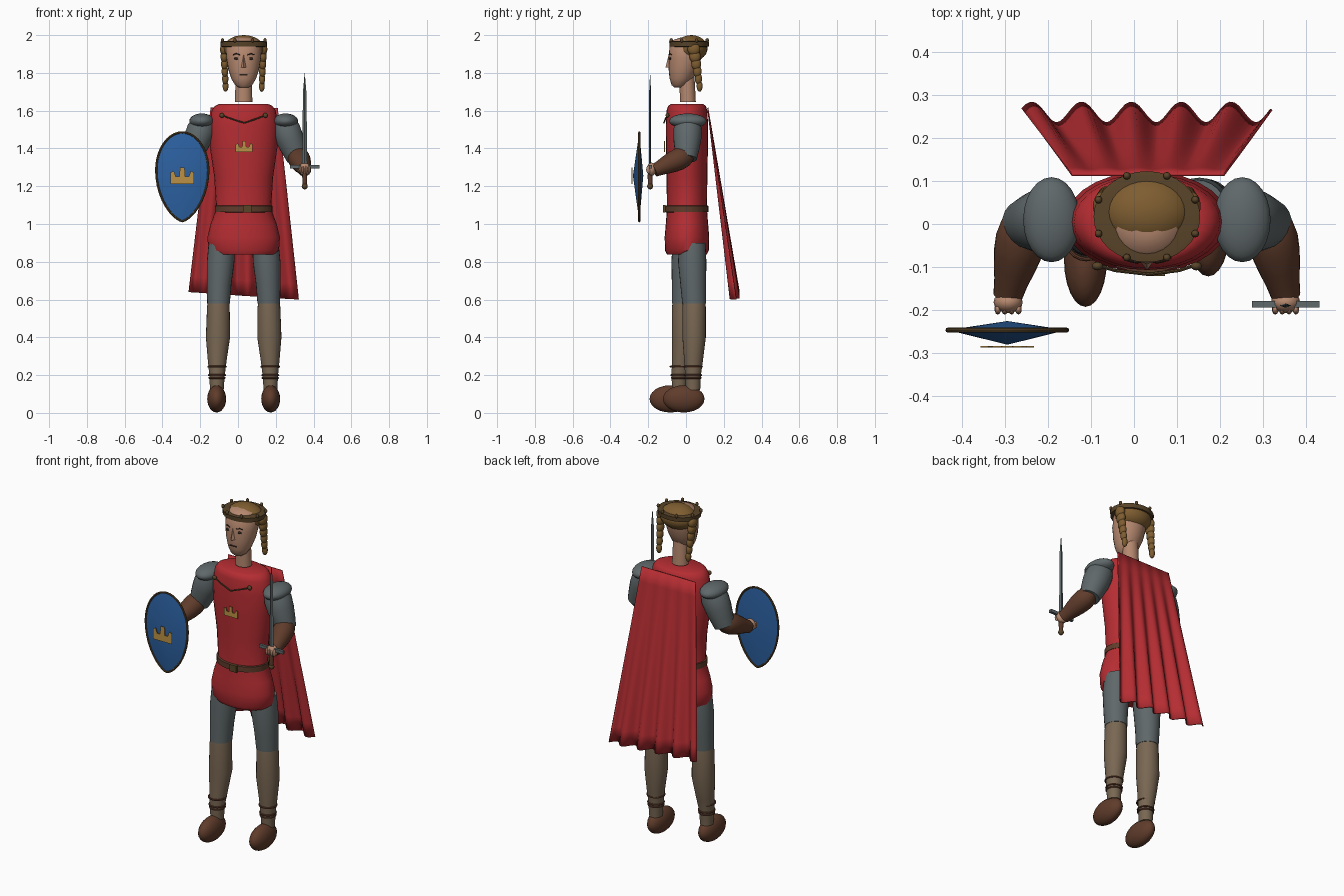
import bpy, bmesh, math
from mathutils import Vector

if "Cube" in bpy.data.objects:
    bpy.data.objects.remove(bpy.data.objects["Cube"])

CX = 0.03  # body centre line

def mat(name, rgb):
    m = bpy.data.materials.new(name)
    m.diffuse_color = (*rgb, 1)
    m.use_nodes = True
    m.node_tree.nodes["Principled BSDF"].inputs["Base Color"].default_value = m.diffuse_color
    return m

RED = mat("red cloth", (0.46, 0.026, 0.032))
STEEL = mat("grey steel", (0.115, 0.138, 0.143))
LEATHER = mat("brown leather", (0.115, 0.045, 0.024))
TAN = mat("tan hose", (0.19, 0.135, 0.085))
BLUE = mat("blue paint", (0.025, 0.12, 0.36))
GOLD = mat("gold", (0.5, 0.28, 0.06))
SKIN = mat("skin", (0.47, 0.25, 0.16))
HAIR = mat("brown hair", (0.21, 0.11, 0.03))
BRONZE = mat("dark bronze", (0.10, 0.058, 0.022))
DARK = mat("dark brown", (0.03, 0.016, 0.01))

def add(name, bm, m):
    bmesh.ops.recalc_face_normals(bm, faces=bm.faces)
    me = bpy.data.meshes.new(name)
    bm.to_mesh(me)
    bm.free()
    me.materials.append(m)
    ob = bpy.data.objects.new(name, me)
    bpy.context.collection.objects.link(ob)
    return ob

def loft(name, rings, m, n=24):
    """rings: (x, y, z, rx, ry), horizontal ellipses, capped."""
    bm = bmesh.new()
    rows = [[bm.verts.new((x + rx * math.cos(2 * math.pi * i / n), y + ry * math.sin(2 * math.pi * i / n), z))
             for i in range(n)] for x, y, z, rx, ry in rings]
    for a, b in zip(rows, rows[1:]):
        for i in range(n):
            bm.faces.new((a[i], a[(i + 1) % n], b[(i + 1) % n], b[i]))
    bm.faces.new(rows[0])
    bm.faces.new(rows[-1])
    return add(name, bm, m)

def limb(name, a, b, radii, m, n=20):
    a, b = Vector(a), Vector(b)
    d = b - a
    k = len(radii) - 1
    ob = loft(name, [(0, 0, d.length * i / k, r, r) for i, r in enumerate(radii)], m, n)
    ob.data.transform(d.to_track_quat('Z', 'Y').to_matrix().to_4x4())
    ob.location = a
    return ob

def ball(name, c, r, m, seg=20):
    bm = bmesh.new()
    bmesh.ops.create_uvsphere(bm, u_segments=seg, v_segments=max(6, seg // 2), radius=1)
    bmesh.ops.scale(bm, vec=r, verts=bm.verts)
    bmesh.ops.translate(bm, vec=c, verts=bm.verts)
    return add(name, bm, m)

def box(name, c, size, m):
    bm = bmesh.new()
    bmesh.ops.create_cube(bm, size=1)
    bmesh.ops.scale(bm, vec=size, verts=bm.verts)
    bmesh.ops.translate(bm, vec=c, verts=bm.verts)
    return add(name, bm, m)

def tube(name, pts, r, m, cyclic=False):
    cu = bpy.data.curves.new(name, 'CURVE')
    cu.dimensions = '3D'
    cu.bevel_depth, cu.bevel_resolution, cu.use_fill_caps = r, 2, True
    sp = cu.splines.new('POLY')
    sp.points.add(len(pts) - 1)
    for p, q in zip(sp.points, pts):
        p.co = (*q, 1)
    sp.use_cyclic_u = cyclic
    tmp = bpy.data.objects.new(name + " path", cu)
    me = bpy.data.meshes.new_from_object(tmp)
    bpy.data.objects.remove(tmp)
    me.materials.clear()
    me.materials.append(m)
    ob = bpy.data.objects.new(name, me)
    bpy.context.collection.objects.link(ob)

def oval(x, y, z, rx, ry, n=28):
    return [(x + rx * math.cos(2 * math.pi * i / n), y + ry * math.sin(2 * math.pi * i / n), z) for i in range(n)]

def emblem(name, c, w, h):
    half = [(.5, 0), (.5, .7), (.36, .78), (.28, .45), (.12, .45), (.1, 1)]
    pts = half + [(-x, z) for x, z in reversed(half)]
    bm = bmesh.new()
    f = bm.faces.new([bm.verts.new((c[0] + x * w, c[1], c[2] + z * h)) for x, z in pts])
    g = bmesh.ops.extrude_face_region(bm, geom=[f])["geom"]
    bmesh.ops.translate(bm, vec=(0, 0.004, 0), verts=[v for v in g if isinstance(v, bmesh.types.BMVert)])
    return add(name, bm, GOLD)

# Tunic and belt
loft("tunic", [(CX, 0.005, z, rx, ry) for z, rx, ry in (
    (.838, .165, .105), (.86, .187, .116), (.93, .192, .118), (1.0, .175, .112), (1.08, .145, .106),
    (1.25, .156, .108), (1.4, .178, .111), (1.52, .182, .112), (1.6, .17, .108), (1.625, .152, .1), (1.635, .13, .085))], RED, 28)
loft("belt", [(CX, 0.003, z, r, r - .037) for z, r in ((1.062, .145), (1.064, .153), (1.096, .153), (1.098, .145))], LEATHER, 28)
box("belt_buckle", (.05, -.115, 1.08), (.045, .012, .04), BRONZE)
emblem("chest_emblem", (.033, -.116, 1.38), .09, .06)
tube("cloak_chain", [(-.085, -.095, 1.575), (-.045, -.108, 1.56), (.033, -.117, 1.535), (.105, -.108, 1.56), (.145, -.095, 1.575)], .004, BRONZE)

# Cape with folds growing towards the hem
bm = bmesh.new()
rows, cols = 12, 60
grid = []
for j in range(rows + 1):
    t = j / rows
    row = []
    for i in range(cols + 1):
        u = i / cols
        xb = -.26 + .58 * u
        x = -.145 + .355 * u + (xb + .145 - .355 * u) * t
        y = .115 + .143 * t + .024 * t * math.cos(2 * math.pi * (xb + .238) / .116)
        row.append(bm.verts.new((x, y, 1.615 + (.64 - .04 * u - 1.615) * t)))
    grid.append(row)
for a, b in zip(grid, grid[1:]):
    for i in range(cols):
        bm.faces.new((a[i], a[i + 1], b[i + 1], b[i]))
cape = add("cape", bm, RED)
sol = cape.modifiers.new("thickness", 'SOLIDIFY')
sol.thickness, sol.offset = .006, 0

# Head, face and neck
loft("neck", [(CX, .01, 1.645, .046, .042), (CX, .005, 1.78, .043, .04)], SKIN)
loft("head", [(CX, y, z, rx, ry) for z, rx, ry, y in (
    (1.722, .025, .022, -.04), (1.735, .045, .042, -.034), (1.77, .066, .063, -.024), (1.82, .082, .078, -.014),
    (1.88, .092, .087, -.005), (1.94, .092, .087, 0), (1.975, .07, .07, .005), (1.988, .035, .035, .01))], SKIN)
bm = bmesh.new()
bmesh.ops.create_cone(bm, segments=4, radius1=.021, radius2=.005, depth=.065, cap_ends=True)
bmesh.ops.scale(bm, vec=(.75, 1, 1), verts=bm.verts)
bmesh.ops.translate(bm, vec=(CX, -.087, 1.862), verts=bm.verts)
add("nose", bm, SKIN)
box("mouth", (CX, -.086, 1.79), (.042, .01, .007), DARK)
for s in (-1, 1):
    ball("eye", (CX + s * .037, -.082, 1.876), (.014, .006, .007), DARK, 12)
    tube("eyebrow", [(CX + s * .02, -.09, 1.896), (CX + s * .04, -.086, 1.902), (CX + s * .056, -.077, 1.896)], .003, DARK)
    # Side locks made of overlapping lumps
    for k in range(6):
        t = k / 5
        ball("hair_lock", (CX + s * (.104 - .008 * t), .042 + .03 * t, 1.925 - .195 * t),
             (.022 - .006 * t, .034 - .018 * t, .034 - .004 * t), HAIR, 14)
ball("hair_cap", (CX, .028, 1.93), (.106, .086, .07), HAIR, 28)

# Circlet with beads
loft("circlet", [(CX, .017, z, r, r - .018) for z, r in ((1.938, .112), (1.94, .122), (1.966, .124), (1.968, .112))], BRONZE, 32)
for i in range(8):
    a = 2 * math.pi * (i + .5) / 8
    ball("circlet_bead", (CX + .122 * math.cos(a), .017 + .103 * math.sin(a), 1.972), (.009, .009, .012), BRONZE, 10)

# Arms and legs, mirrored about the body centre line
for s, yt, yk, ya, yb in ((-1, -.002, -.012, -.035, -.083), (1, .033, .043, .037, -.012)):
    X = lambda d: CX + s * d
    ball("cloak_pin", (X(.115), -.098, 1.575), (.013, .01, .013), BRONZE, 12)
    ball("shoulder_plate", (X(.222), .01, 1.545), (.066, .099, .04), STEEL, 24)
    limb("upper_arm", (X(.205), .012, 1.55), (X(.285), .002, 1.345), (.06, .076, .074, .066, .056), STEEL)
    limb("forearm", (X(.278), .03, 1.375), (X(.324), -.168, 1.283), (.03, .054, .059, .056, .049, .04, .034), LEATHER)
    ball("hand", (X(.323), -.182, 1.29), (.034, .025, .035), SKIN, 16)
    for k in range(4):
        ball("finger", (X(.299 + .016 * k), -.198, 1.288), (.008, .013, .022), SKIN, 10)
    loft("thigh", [(X(.115), yt, .9, .07, .07), (X(.122), yt, .8, .073, .075),
                   (X(.13), (yt + yk) / 2, .68, .065, .068), (X(.133), yk, .58, .06, .063)], STEEL)
    loft("shin", [(X(.133), yk, .6, .055, .058), (X(.134), yk, .56, .06, .062), (X(.136), yk, .4, .064, .062),
                  (X(.14), (yk + ya) / 2, .28, .05, .05), (X(.141), ya, .2, .041, .042), (X(.142), ya, .12, .036, .038)], TAN)
    for z, r in ((.185, .041), (.2, .043), (.245, .047)):
        tube("ankle_strap", oval(X(.141), ya, z, r, r, 20), .005, LEATHER, True)
    ball("boot", (X(.143), yb, .074), (.05, .11, .072), LEATHER, 24)

# Sword
SX, SY = .353, -.19
bm = bmesh.new()
for z0, w in ((1.3, .014), (1.7, .009)):
    for dx, dy in ((-w, 0), (0, -.005), (w, 0), (0, .005)):
        bm.verts.new((SX + dx, SY, z0) if not dy else (SX, SY + dy, z0))
tip = bm.verts.new((SX, SY, 1.805))
v = list(bm.verts)
for i in range(4):
    j = (i + 1) % 4
    bm.faces.new((v[i], v[j], v[4 + j], v[4 + i]))
    bm.faces.new((v[4 + i], v[4 + j], tip))
bm.faces.new(v[:4])
add("sword_blade", bm, STEEL)
box("sword_guard", (SX, SY + .003, 1.303), (.157, .016, .018), STEEL)
limb("sword_grip", (SX, SY, 1.2), (SX, SY, 1.3), (.011, .013, .011), LEATHER, 12)
ball("sword_pommel", (SX, SY, 1.2), (.016, .016, .017), BRONZE, 12)

# Shield: teardrop double cone with rim and emblem
def shield_edge(a):
    c, q = math.cos(a), math.sin(a)
    w = .138 * math.copysign(abs(c) ** (1 if q > 0 else 1.35), c)
    return (-.295 + w, -.247, 1.285 + q * (.2 if q > 0 else .27))
edge = [shield_edge(2 * math.pi * i / 40) for i in range(40)]
bm = bmesh.new()
ev = [bm.verts.new(p) for p in edge]
for y in (-.281, -.226):
    apex = bm.verts.new((-.295, y, 1.255))
    for i in range(40):
        bm.faces.new((ev[i], ev[(i + 1) % 40], apex))
add("shield", bm, BLUE)
tube("shield_rim", edge, .006, BRONZE, True)
emblem("shield_emblem", (-.295, -.288, 1.212), .124, .088)

# Smooth shading that keeps sharp edges
for ob in bpy.context.collection.objects:
    ob.select_set(True)
    bpy.context.view_layer.objects.active = ob
bpy.ops.object.shade_smooth_by_angle(angle=math.radians(40))
